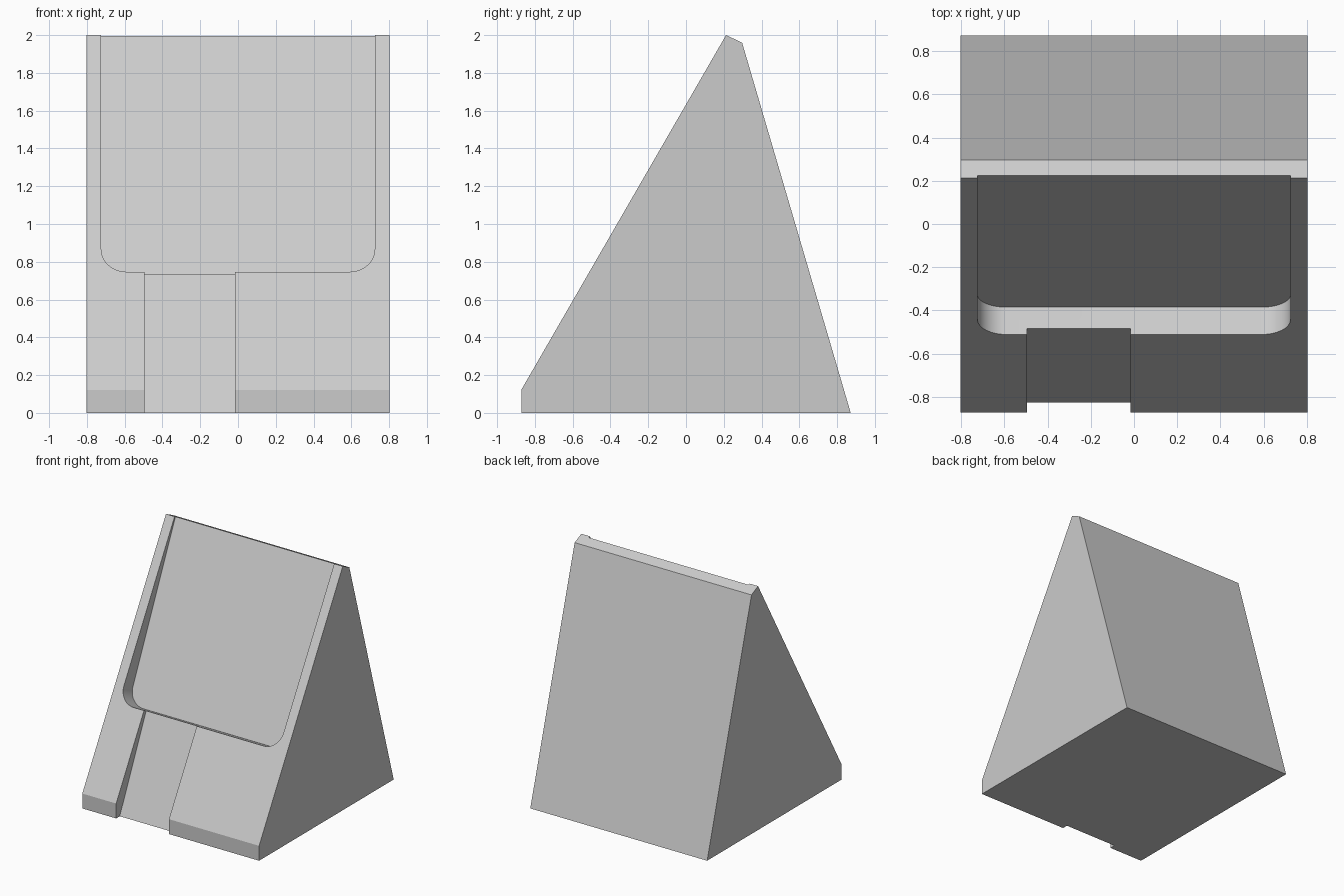
import bpy, bmesh, math
from mathutils import Matrix, Vector

cube = bpy.data.objects.get("Cube")
if cube:
    bpy.data.objects.remove(cube, do_unlink=True)

grey = bpy.data.materials.new("plain_grey")
grey.use_nodes = True
colour = (0.6, 0.6, 0.6, 1)
grey.diffuse_color = colour
grey.node_tree.nodes["Principled BSDF"].inputs["Base Color"].default_value = colour

TILT = math.radians(65)  # lean of the recessed floors


def prism(name, points, depth, matrix):
    """Extrude a flat outline along local z, then place it with the matrix."""
    bm = bmesh.new()
    base = bm.faces.new([bm.verts.new((a, b, 0)) for a, b in points])
    top = bmesh.ops.extrude_face_region(bm, geom=[base])["geom"]
    bmesh.ops.translate(bm, vec=(0, 0, depth),
                        verts=[v for v in top if isinstance(v, bmesh.types.BMVert)])
    bmesh.ops.transform(bm, matrix=matrix, verts=bm.verts)
    bmesh.ops.recalc_face_normals(bm, faces=bm.faces)
    mesh = bpy.data.meshes.new(name)
    bm.to_mesh(mesh)
    bm.free()
    mesh.materials.append(grey)
    obj = bpy.data.objects.new(name, mesh)
    bpy.context.collection.objects.link(obj)
    return obj


def frame(origin, x_axis, y_axis):
    x, y = Vector(x_axis), Vector(y_axis)
    rot = Matrix((x, y, x.cross(y))).transposed().to_4x4()
    return Matrix.Translation(origin) @ rot


def tilted(y, z):
    return frame((0, y, z), (1, 0, 0), (0, math.cos(TILT), math.sin(TILT)))


# Wedge body: side profile in y, z extruded across x
profile = [(-0.872, 0), (-0.872, 0.122), (0.212, 2), (0.297, 1.96), (0.872, 0)]
stand = prism("wedge_stand", profile, 1.604,
              frame((-0.802, 0, 0), (0, 1, 0), (0, 0, 1)))

# Recess with two rounded lower corners, open at the top
half, radius, steps = 0.724, 0.135, 12
right_corner = []
for i in range(steps + 1):
    a = math.pi / 2 * i / steps
    right_corner.append((half - radius + radius * math.sin(a),
                         radius - radius * math.cos(a)))
right_side = right_corner + [(half, 1.8)]
outline = right_side + [(-x, y) for x, y in reversed(right_side)]
recess = prism("recess_cutter", outline, 0.4, tilted(-0.385, 0.688))

# Channel running from the recess down through the front lip
slot = [(-0.495, -1.2), (-0.016, -1.2), (-0.016, 0.05), (-0.495, 0.05)]
channel = prism("channel_cutter", slot, 0.4, tilted(-0.483, 0.734))

# Cut both shapes out of the body
bpy.context.view_layer.objects.active = stand
stand.select_set(True)
for cutter in (recess, channel):
    cutter.hide_render = True
    mod = stand.modifiers.new(cutter.name, "BOOLEAN")
    mod.operation = "DIFFERENCE"
    mod.solver = "EXACT"
    mod.object = cutter
    bpy.ops.object.modifier_apply(modifier=mod.name)
    bpy.data.objects.remove(cutter, do_unlink=True)

bpy.ops.object.shade_smooth_by_angle(angle=math.radians(20))
